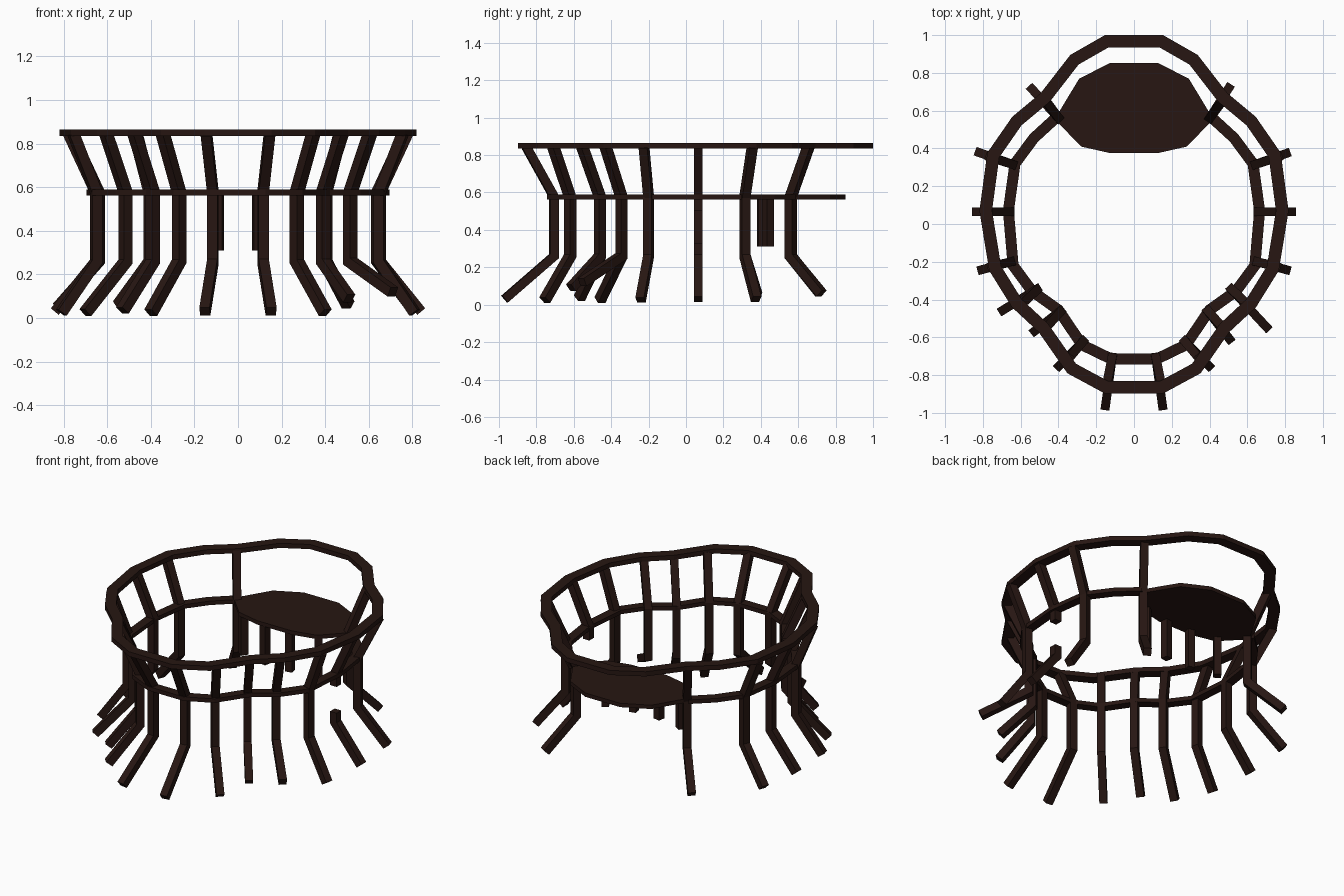
import bpy
from mathutils import Vector

if "Cube" in bpy.data.objects:
    bpy.data.objects.remove(bpy.data.objects["Cube"])

mat = bpy.data.materials.new("dark_wood")
mat.diffuse_color = (0.02, 0.008, 0.006, 1)
mat.use_nodes = True
mat.node_tree.nodes["Principled BSDF"].inputs["Base Color"].default_value = mat.diffuse_color


def add_mesh(name, verts, faces):
    me = bpy.data.meshes.new(name)
    me.from_pydata([tuple(v) for v in verts], [], faces)
    me.materials.append(mat)
    ob = bpy.data.objects.new(name, me)
    bpy.context.collection.objects.link(ob)
    return ob


def sweep(name, path, n, width, depth, closed=False):
    """Mitred rectangular bar: width lies in the plane with normal n, depth along n."""
    p = [Vector(q) for q in path]
    n = Vector(n).normalized()
    count = len(p)
    verts, faces = [], []
    for i in range(count):
        a = p[i - 1] if (closed or i > 0) else None
        b = p[(i + 1) % count] if (closed or i < count - 1) else None
        t0 = (p[i] - a).normalized() if a is not None else (b - p[i]).normalized()
        t1 = (b - p[i]).normalized() if b is not None else t0
        s0, s = n.cross(t0).normalized(), n.cross(t0 + t1).normalized()
        s = s * (width / 2 / max(s.dot(s0), 0.4))
        d = n * depth / 2
        verts += [p[i] + s + d, p[i] - s + d, p[i] - s - d, p[i] + s - d]
    for i in range(count if closed else count - 1):
        j = (i + 1) % count
        for k in range(4):
            m = (k + 1) % 4
            faces.append((4 * i + k, 4 * i + m, 4 * j + m, 4 * j + k))
    if not closed:
        e = 4 * count - 4
        faces += [(3, 2, 1, 0), (e, e + 1, e + 2, e + 3)]
    return add_mesh(name, verts, faces)


def mirrored(half):
    return half + [(-x, y) for x, y in reversed(half)]


# upper rail, a closed loop
rail = [(.145, -.865), (.33, -.765), (.48, -.55), (.62, -.42), (.735, -.235), (.785, .07),
        (.745, .365), (.62, .545), (.47, .67), (.315, .87), (.145, .967)]
sweep("top_rail", [(x, y, .85) for x, y in mirrored(rail)], (0, 0, 1), .066, .03, True)

# lower rail, open where the seat sits
low = [(.41, .565), (.53, .455), (.63, .32), (.665, .07), (.64, -.22), (.54, -.355),
       (.40, -.455), (.275, -.64), (.12, -.715)]
sweep("lower_rail", [(x, y, .576) for x, y in mirrored(low)], (0, 0, 1), .058, .026)

# seat plate
seat = mirrored([(.125, .375), (.28, .41), (.42, .555), (.29, .77), (.125, .853)])
k = len(seat)
add_mesh("seat", [(x, y, z) for z in (.563, .588) for x, y in seat],
         [tuple(reversed(range(k))), tuple(range(k, 2 * k))] +
         [(i, (i + 1) % k, (i + 1) % k + k, i + k) for i in range(k)])

# short posts under the seat front
for i, (x, y) in enumerate([(-.27, .44), (-.09, .405), (.09, .405), (.27, .44)]):
    sweep("seat_post_%d" % i, [(x, y, .57), (x, y, .31)], (x, y - .85, 0), .045, .045)

# legs: top point, knee point, foot on the right side
legs = [((.145, -.855), (.115, -.705), (.152, -.97, .03)),
        ((.345, -.71), (.27, -.62), (.40, -.755, .025)),
        ((.475, -.555), (.39, -.46), (.51, -.615, .09)),
        ((.605, -.43), (.515, -.345), (.71, -.555, .12)),
        ((.755, -.225), (.65, -.2), (.81, -.243, .025)),
        ((.78, .065), (.655, .065), (.84, .065, .03)),
        ((.765, .355), (.64, .315), (.81, .375, .03)),
        ((.47, .655), (.40, .56), (.505, .725, .06))]
left_feet = {2: (-.53, -.57, .035), 3: (-.70, -.46, .025),
             6: (-.825, .38, .05), 7: (-.545, .72, .06)}
W, KNEE = .047, .26
for side, label in ((1, "right"), (-1, "left")):
    for i, (t, m, f) in enumerate(legs):
        foot = Vector((side * f[0], f[1], f[2]))
        if side < 0 and i in left_feet:
            foot = Vector(left_feet[i])
        top = Vector((side * t[0], t[1], .845))
        mid = Vector((side * m[0], m[1], .576))
        knee = Vector((mid.x, mid.y, KNEE))
        out = foot - knee
        n = (-out.y, out.x, 0)
        name = "%s_leg_%d" % (label, i)
        if side > 0 and i == 5:
            # this leg has a gap in its upright
            gap_top = Vector((mid.x, mid.y, .5))
            gap_low = Vector((mid.x, mid.y, .33))
            sweep(name + "_upper", [top, mid, gap_top], n, W, W)
            sweep(name + "_lower", [gap_low, knee, foot], n, W, W)
        else:
            sweep(name, [top, mid, knee, foot], n, W, W)

# consistent outward normals
import bmesh
for ob in bpy.context.collection.objects:
    bm = bmesh.new()
    bm.from_mesh(ob.data)
    bmesh.ops.recalc_face_normals(bm, faces=bm.faces)
    bm.to_mesh(ob.data)
    bm.free()
